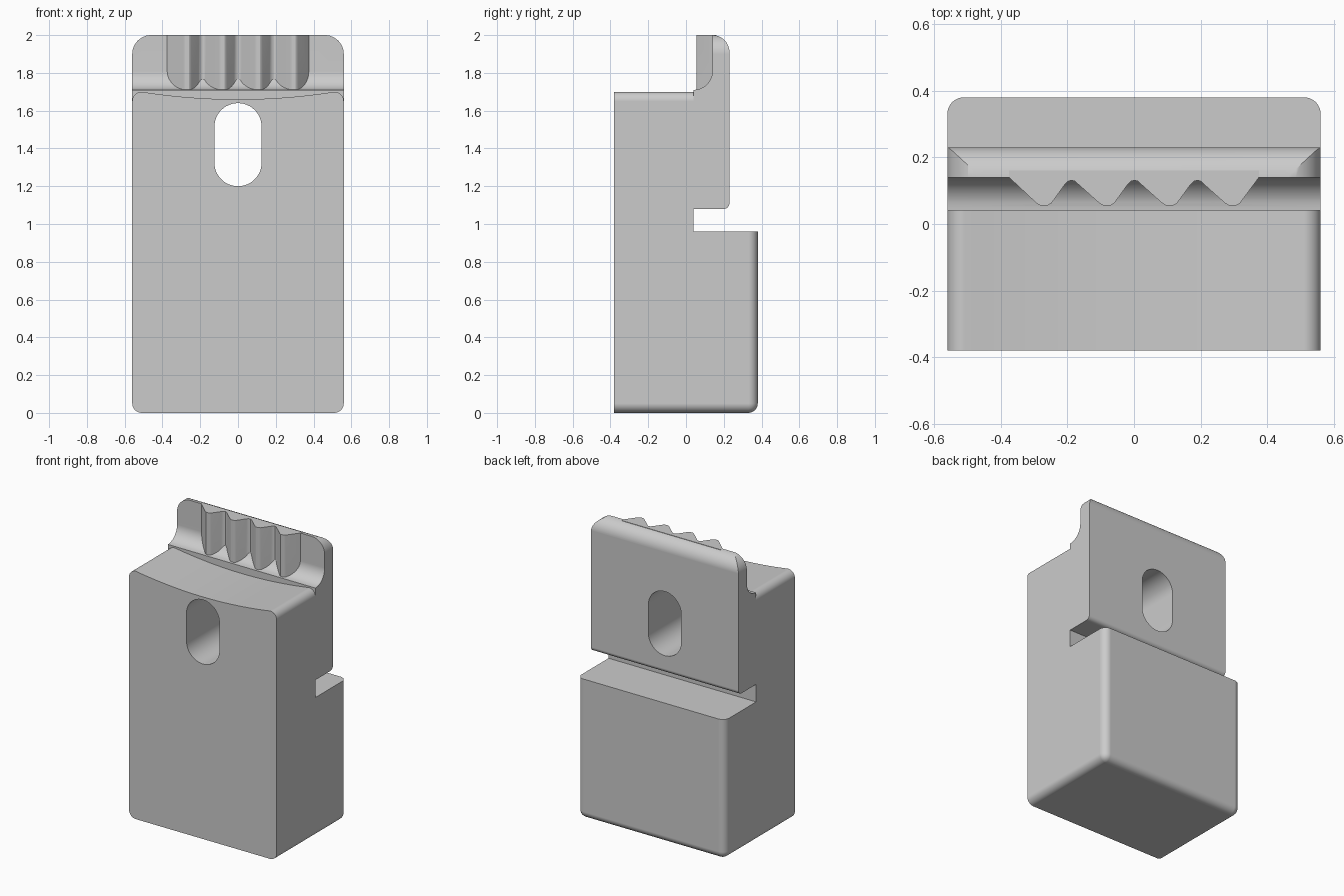
import bpy, bmesh
from math import sin, cos, pi, radians
from mathutils import Vector

if "Cube" in bpy.data.objects:
    bpy.data.objects.remove(bpy.data.objects["Cube"])

grey = bpy.data.materials.new("plain grey")
grey.use_nodes = True
GREY = (0.6, 0.6, 0.6, 1)
grey.diffuse_color = GREY
grey.node_tree.nodes["Principled BSDF"].inputs["Base Color"].default_value = GREY

HALF = 0.56      # half width
FRONT = -0.38
BACK = 0.38
STEP = 0.04      # front of the upper plate and depth of the notch
PLATE_BACK = 0.23


def arc(cx, cy, r, start, end, n=12):
    """Points along an arc, angles in degrees."""
    angles = [radians(start + (end - start) * i / n) for i in range(n + 1)]
    return [(cx + r * cos(a), cy + r * sin(a)) for a in angles]


def prism(name, outline, axis, low, high, bevel_rule=None):
    """Extrude a closed 2D outline along one axis."""
    place = {"x": lambda a, b, t: (t, a, b),
             "y": lambda a, b, t: (a, t, b),
             "z": lambda a, b, t: (a, b, t)}[axis]
    bm = bmesh.new()
    face = bm.faces.new([bm.verts.new(place(a, b, low)) for a, b in outline])
    out = bmesh.ops.extrude_face_region(bm, geom=[face])
    moved = [v for v in out["geom"] if isinstance(v, bmesh.types.BMVert)]
    bmesh.ops.translate(bm, verts=moved, vec=Vector(place(0, 0, high - low)))
    bmesh.ops.recalc_face_normals(bm, faces=bm.faces)
    if bevel_rule:
        edges = [e for e in bm.edges if bevel_rule(*[v.co for v in e.verts])]
        bmesh.ops.bevel(bm, geom=edges, offset=0.05, segments=8,
                        profile=0.5, affect="EDGES")
    mesh = bpy.data.meshes.new(name)
    bm.to_mesh(mesh)
    bm.free()
    mesh.materials.append(grey)
    obj = bpy.data.objects.new(name, mesh)
    bpy.context.collection.objects.link(obj)
    return obj


def combine(target, tool, operation):
    """Apply a boolean and discard the tool."""
    mod = target.modifiers.new("boolean", "BOOLEAN")
    mod.operation = operation
    mod.solver = "EXACT"
    mod.object = tool
    bpy.context.view_layer.objects.active = target
    bpy.ops.object.modifier_apply(modifier=mod.name)
    bpy.data.objects.remove(tool)


# Body: side profile with notch, rounded plate top and front fillet
side = [(FRONT, 0), (BACK, 0), (BACK, 0.96), (STEP, 0.96), (STEP, 1.08)]
side += arc(PLATE_BACK - 0.03, 1.11, 0.03, -90, 0, 6)
side += arc(PLATE_BACK - 0.09, 1.91, 0.09, 0, 90)
side += arc(STEP, 1.81, 0.1, 0, -90)
side += [(FRONT, 1.71)]


def lower_rim(a, b):
    """Bottom edges except the front one, and the lower upright back edges."""
    bottom = a.z == 0 and b.z == 0 and max(a.y, b.y) > 0
    upright = a.x == b.x and min(a.y, b.y) > 0.3
    return bottom or upright


body = prism("body", side, "x", -HALF, HALF, lower_rim)

# Front block top: rounded shoulders and a shallow dip
dip = [(x, 1.66 + 0.04 * (x / 0.51) ** 2)
       for x in [-0.51 + 1.02 * i / 32 for i in range(1, 32)]]
top = [(-0.7, 1.65)] + arc(-0.51, 1.65, 0.05, 180, 90, 8) + dip
top += arc(0.51, 1.65, 0.05, 90, 0, 8) + [(0.7, 1.65), (0.7, 2.2), (-0.7, 2.2)]
combine(body, prism("dip_cutter", top, "y", -0.6, STEP), "DIFFERENCE")

# Rounded top corners of the plate
for s in (-1, 1):
    corner = [(s * x, z) for x, z in arc(0.46, 1.9, 0.1, 90, 0)
              + [(0.7, 1.9), (0.7, 2.1), (0.46, 2.1)]]
    combine(body, prism("corner_cutter", corner, "y", 0, 0.5), "DIFFERENCE")

# Row of four upright gripping teeth with blunted tips and valleys
teeth = [(-0.375, 0.16), (-0.375, 0.14)]
for i in range(4):
    tip = -0.27 + 0.1885 * i
    teeth += [(tip + dx, y) for dx, y in
              ((-0.022, 0.062), (-0.01, 0.055), (0.01, 0.055), (0.022, 0.062))]
    if i < 3:
        valley = tip + 0.083
        teeth += [(valley + dx, y) for dx, y in
                  ((-0.02, 0.119), (-0.011, 0.128), (0, 0.131),
                   (0.011, 0.128), (0.02, 0.119))]
teeth += [(0.375, 0.14), (0.375, 0.16)]
combine(body, prism("teeth", teeth, "z", 1.695, 2), "UNION")

# Slotted hole through the plate
slot = arc(0, 1.515, 0.125, 0, 180, 24) + arc(0, 1.325, 0.125, 180, 360, 24)
combine(body, prism("slot_cutter", slot, "y", -0.6, 0.6), "DIFFERENCE")

# Smooth curves, crisp corners
bpy.ops.object.select_all(action="DESELECT")
body.select_set(True)
bpy.context.view_layer.objects.active = body
bpy.ops.object.shade_smooth_by_angle(angle=radians(30))
weighted = body.modifiers.new("weighted normals", "WEIGHTED_NORMAL")
weighted.keep_sharp = True
